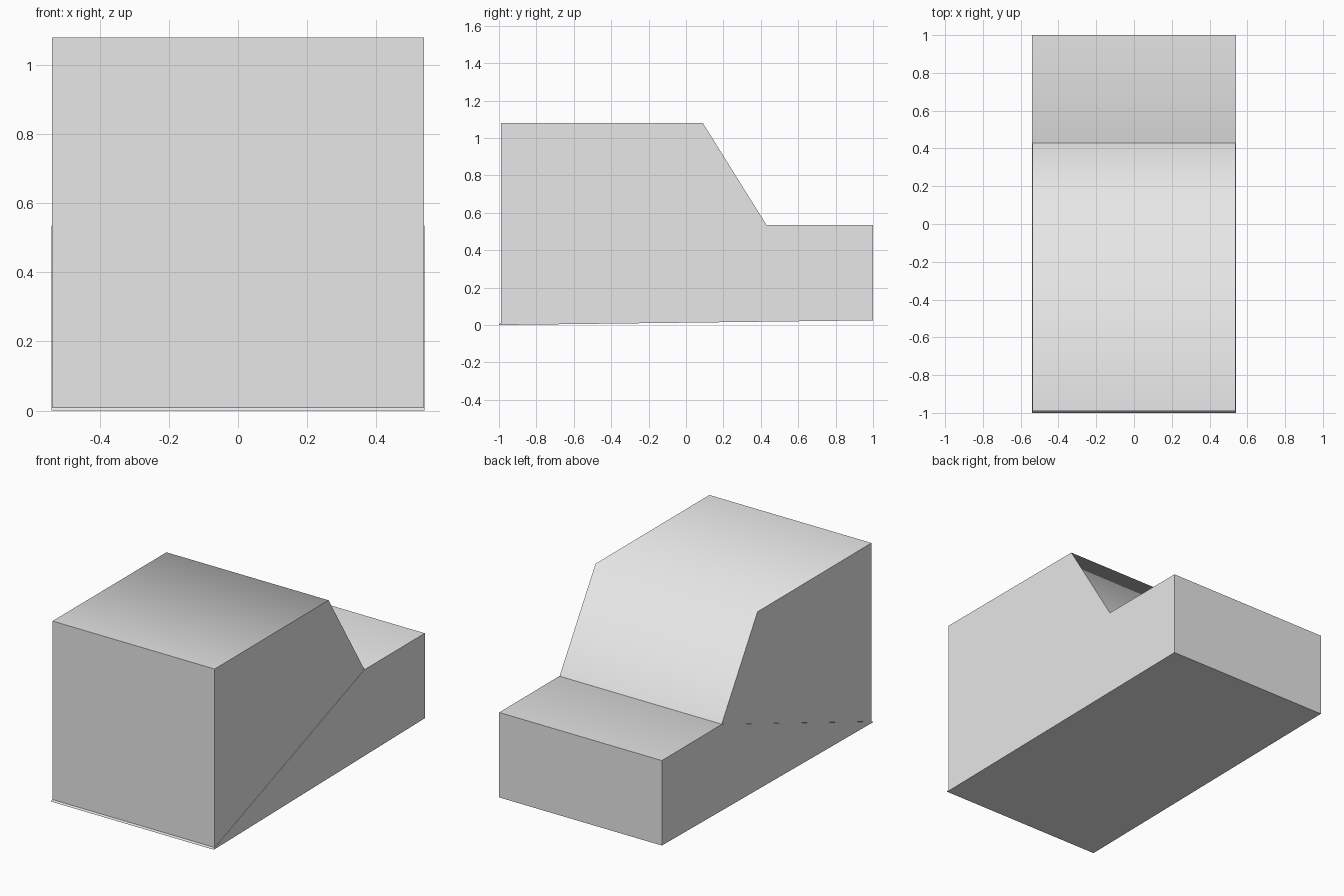
import bpy
import bmesh
import math
from mathutils import Vector

cube = bpy.data.objects.get("Cube")
if cube:
    bpy.data.objects.remove(cube, do_unlink=True)

# Single plain grey
GREY = (0.8, 0.8, 0.8, 1)
grey = bpy.data.materials.new("plain_grey")
grey.use_nodes = True
grey.diffuse_color = GREY
grey.node_tree.nodes["Principled BSDF"].inputs["Base Color"].default_value = GREY


def extrude_profile(name, profile, half_width):
    """Extrude a closed (y, z) side profile across x."""
    bm = bmesh.new()
    face = bm.faces.new([bm.verts.new((-half_width, y, z)) for y, z in profile])
    result = bmesh.ops.extrude_face_region(bm, geom=[face], use_keep_orig=True)
    moved = [v for v in result["geom"] if isinstance(v, bmesh.types.BMVert)]
    bmesh.ops.translate(bm, verts=moved, vec=Vector((2 * half_width, 0, 0)))
    bmesh.ops.recalc_face_normals(bm, faces=bm.faces)
    mesh = bpy.data.meshes.new(name)
    bm.to_mesh(mesh)
    bm.free()
    mesh.materials.append(grey)
    obj = bpy.data.objects.new(name, mesh)
    bpy.context.collection.objects.link(obj)
    # Soft shading over shallow bends, crisp square corners
    bpy.ops.object.select_all(action="DESELECT")
    obj.select_set(True)
    bpy.context.view_layer.objects.active = obj
    bpy.ops.object.shade_smooth_by_angle(angle=math.radians(70))
    return obj


# Lower wedge with the flat rear ledge
extrude_profile("lower_wedge", [(-1, 0), (1, 0.025), (1, 0.535),
                                (0.43, 0.535), (-1, 0.005)], 0.54)

# Upper block resting on the wedge, with the sloping back
extrude_profile("upper_block", [(-0.99, 0.008), (0.43, 0.535),
                                (0.09, 1.08), (-0.99, 1.08)], 0.538)
